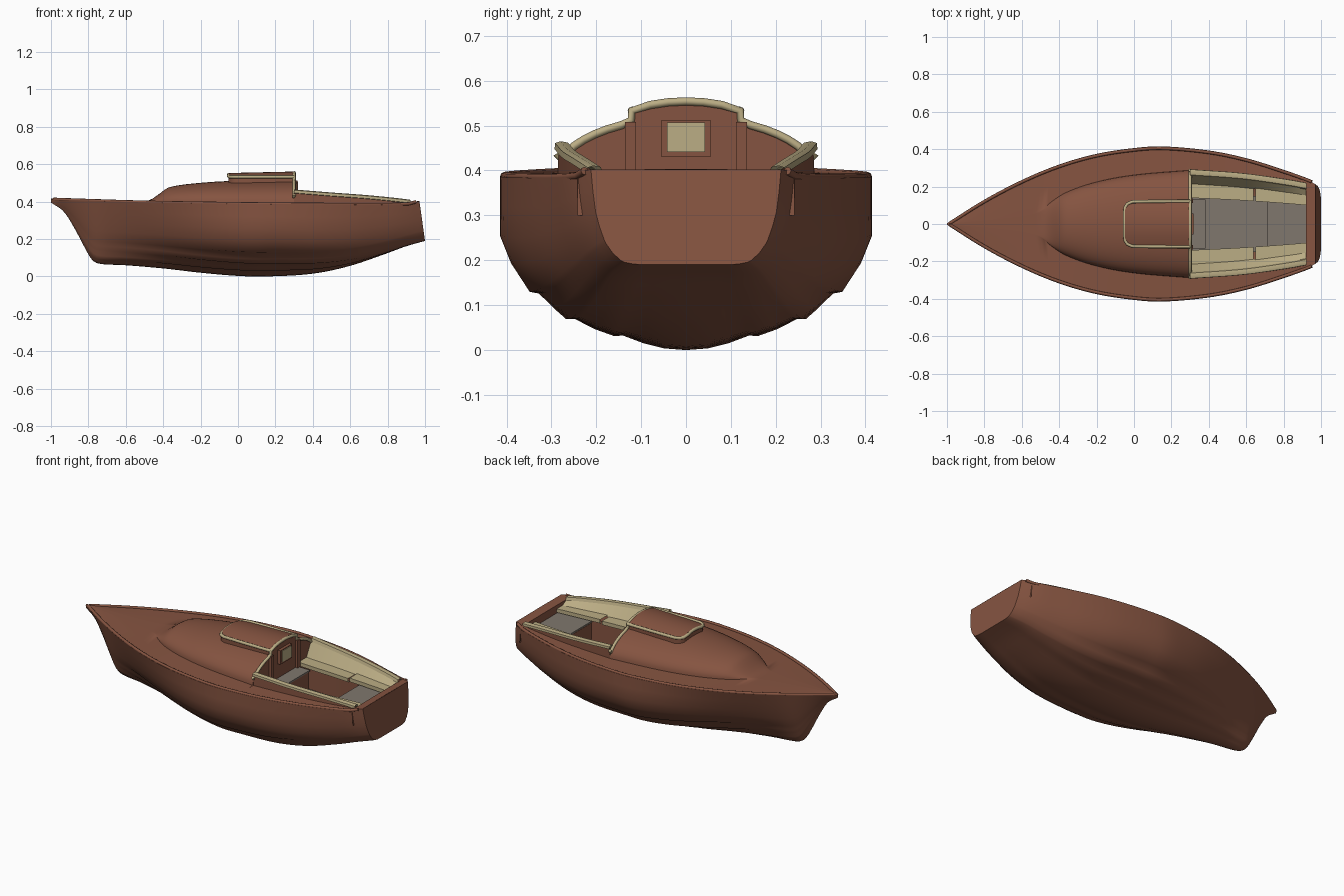
import bpy, math

if "Cube" in bpy.data.objects:
    bpy.data.objects.remove(bpy.data.objects["Cube"])

def material(name, rgb):
    m = bpy.data.materials.new(name)
    m.diffuse_color = (*rgb, 1)
    m.use_nodes = True
    m.node_tree.nodes["Principled BSDF"].inputs["Base Color"].default_value = m.diffuse_color
    return m

BROWN = material("reddish brown", (0.235, 0.088, 0.052))
CREAM = material("cream wood", (0.50, 0.42, 0.235))
GREY = material("weathered grey", (0.215, 0.185, 0.155))

def curve_at(x, t):
    """Smooth interpolation through (x, value) pairs."""
    if x <= t[0][0]: return t[0][1]
    if x >= t[-1][0]: return t[-1][1]
    i = max(j for j in range(len(t) - 1) if t[j][0] <= x)
    def slope(j):
        a, b = t[max(j - 1, 0)], t[min(j + 1, len(t) - 1)]
        return (b[1] - a[1]) / (b[0] - a[0])
    (x0, v0), (x1, v1) = t[i], t[i + 1]
    h = x1 - x0
    u = (x - x0) / h
    return ((2*u**3 - 3*u*u + 1) * v0 + (u**3 - 2*u*u + u) * h * slope(i)
            + (3*u*u - 2*u**3) * v1 + (u**3 - u*u) * h * slope(i + 1))

# Lines of the boat: beam, keel, sheer, cabin and coaming
BEAM = [(-1, .004), (-.8, .13), (-.6, .235), (-.4, .318), (-.2, .375), (0, .406), (.15, .415),
        (.4, .393), (.6, .352), (.8, .29), (.94, .24), (1, .212)]
KEEL = [(-1, .395), (-.93, .345), (-.87, .25), (-.82, .155), (-.78, .088), (-.74, .068), (-.6, .06),
        (-.4, .043), (-.2, .02), (0, .003), (.15, 0), (.4, .015), (.6, .057), (.8, .125), (.9, .162), (1, .19)]
SHEER = [(-1, .412), (-.8, .405), (-.5, .396), (0, .388), (.5, .384), (.9, .386), (.96, .40), (1, .402)]
CABIN_W = [(-1, .001), (-.6, .04), (-.5, .07), (-.44, .12), (-.36, .17), (-.2, .225), (0, .262), (.3, .288)]
CABIN_H = [(-1, 0), (-.52, 0), (-.47, .008), (-.42, .042), (-.37, .077), (-.2, .104), (0, .118), (.3, .127)]
COAM_Y = [(.3, .285), (.6, .262), (.94, .212)]
COAM_Z = [(.3, .457), (.5, .441), (.7, .426), (.94, .402)]
SEAT_Y = [(.3, .14), (.6, .125), (.94, .10)]

beam = lambda x: curve_at(x, BEAM)
sheer = lambda x: curve_at(x, SHEER)

def rake(x, y, z):
    """Lean the stern forward at the top."""
    t = max(0, (x - .85) / .15)
    return (x - .03 * t * min(1, max(0, (z - .19) / .21)), y, z)

def finish(ob, mat, angle=38):
    ob.data.materials.append(mat)
    bpy.ops.object.select_all(action='DESELECT')
    ob.select_set(True)
    bpy.context.view_layer.objects.active = ob
    bpy.ops.object.shade_smooth_by_angle(angle=math.radians(angle))
    return ob

def mesh(name, verts, faces, mat, mirror=True, angle=38):
    me = bpy.data.meshes.new(name)
    me.from_pydata(verts, [], faces)
    me.validate()
    ob = bpy.data.objects.new(name, me)
    bpy.context.collection.objects.link(ob)
    finish(ob, mat, angle)
    if mirror:
        m = ob.modifiers.new("mirror", 'MIRROR')
        m.use_axis = (False, True, False)
        m.merge_threshold = .0005
    return ob

def loft(name, xs, section, mat, flip=True, cap=False, angle=38):
    rows = [[rake(x, y, z) for y, z in section(x)] for x in xs]
    n = len(rows[0])
    verts = [p for r in rows for p in r]
    faces = []
    for i in range(len(xs) - 1):
        for j in range(n - 1):
            f = [i*n + j, (i+1)*n + j, (i+1)*n + j + 1, i*n + j + 1]
            faces.append(f[::-1] if flip else f)
    if cap:  # flat transom
        last = (len(xs) - 1) * n
        verts.append((rows[-1][0][0], 0, rows[-1][0][2]))
        faces.append([len(verts) - 1] + [last + j for j in range(n)][::-1])
    return mesh(name, verts, faces, mat, angle=angle)

def box(name, x0, x1, y0, y1, z0, z1, mat, mirror=False):
    v = [(x, y, z) for x in (x0, x1) for y in (y0, y1) for z in (z0, z1)]
    f = [(0, 1, 3, 2), (4, 6, 7, 5), (0, 4, 5, 1), (2, 3, 7, 6), (0, 2, 6, 4), (1, 5, 7, 3)]
    return mesh(name, v, f, mat, mirror)

def tube(name, pts, r, mat):
    cu = bpy.data.curves.new(name, 'CURVE')
    cu.dimensions = '3D'
    cu.bevel_depth, cu.bevel_resolution, cu.use_fill_caps = r, 2, True
    s = cu.splines.new('POLY')
    s.points.add(len(pts) - 1)
    for p, q in zip(s.points, pts):
        p.co = (*q, 1)
    ob = bpy.data.objects.new(name, cu)
    bpy.context.collection.objects.link(ob)
    bpy.ops.object.select_all(action='DESELECT')
    ob.select_set(True)
    bpy.context.view_layer.objects.active = ob
    bpy.ops.object.convert(target='MESH')
    return finish(bpy.context.object, mat, 50)

def span(a, b, n):
    return [a + (b - a) * i / n for i in range(n + 1)]

# Hull: overlapping planks, V-shaped at the bow and flatter at the stern
MID = [(1, 1), (1.0, .83), (1, .66), (.94, .5), (.84, .335), (.79, .325), (.71, .24), (.645, .178),
       (.60, .18), (.49, .12), (.385, .08), (.34, .084), (.23, .04), (.12, .01), (0, 0)]
BOW = [(1, 1), (.88, .83), (.75, .66), (.64, .52), (.52, .38), (.50, .36), (.44, .29), (.38, .22),
       (.36, .2), (.31, .13), (.25, .075), (.235, .07), (.17, .03), (.09, .008), (0, 0)]
STERN = [(1, 1), (.98, .78), (.95, .55), (.91, .4), (.86, .26), (.84, .22), (.77, .12), (.68, .04),
         (.65, .025), (.55, .005), (.44, 0), (.4, 0), (.27, 0), (.14, 0), (0, 0)]

def hull_section(x):
    end = BOW if x < .15 else STERN
    t = min(1, (.15 - x) / 1.05 if x < .15 else (x - .15) / .85)
    t = t * t * (3 - 2 * t)
    b, k, s = beam(x), curve_at(x, KEEL), sheer(x)
    return [(b * (m[0] + (e[0] - m[0]) * t), k + (s - k) * (m[1] + (e[1] - m[1]) * t))
            for m, e in zip(MID, end)]

loft("hull", span(-1, -.7, 16) + span(-.7, 1, 44)[1:], hull_section, BROWN, flip=False, cap=True, angle=50)

# Foredeck rising into the rounded cabin
def cabin_arc(x, n=12):
    w, h = curve_at(x, CABIN_W), max(0, curve_at(x, CABIN_H))
    w = min(w, beam(x) * .85)
    base = sheer(x) + .006
    return [(w * math.cos(a), base + h * math.sin(a)) for a in span(0, math.pi / 2, n)]

def deck_section(x):
    arc = cabin_arc(x)
    b, s = beam(x), sheer(x)
    return [(b, s), ((b + arc[0][0]) / 2, s + .003)] + arc

loft("foredeck_and_cabin", span(-1, .3, 60), deck_section, BROWN, angle=55)

# Toe rail along the hull edge
for side, label in ((1, "left"), (-1, "right")):
    tube("toe_rail_" + label, [(x, side * max(0, beam(x) - .010), sheer(x) + .001) for x in span(-.985, .95, 50)],
         .009, BROWN)

# Side decks, coamings and stern deck around the cockpit
aft = span(.3, .94, 16)
cy = lambda x: curve_at(x, COAM_Y)
cz = lambda x: curve_at(x, COAM_Z)
sy = lambda x: curve_at(x, SEAT_Y)
loft("side_deck", aft, lambda x: [(beam(x), sheer(x)), (cy(x) - .005, sheer(x) + .005)], BROWN)
loft("coaming", aft, lambda x: [(cy(x), sheer(x) - .005), (cy(x), cz(x))], BROWN)
loft("coaming_rail", aft, lambda x: [(cy(x), cz(x) - .012), (cy(x) + .008, cz(x) - .01), (cy(x) + .007, cz(x) + .004),
     (cy(x) - .005, cz(x) + .008), (cy(x) - .022, cz(x) + .005), (cy(x) - .028, cz(x) - .012)], CREAM)
loft("seat_back", aft, lambda x: [(cy(x) - .026, cz(x) - .010), (cy(x) - .07, .365)], CREAM)
loft("stern_deck", [.935, .936, .96, 1.0],
     lambda x: [(beam(x), sheer(x) if x > .9355 else .3), (0, sheer(x) + .001 if x > .9355 else .3)], BROWN)

# Seats in two lengths each side, with brown fronts
for label, a, b, z in (("front", .3, .64, .366), ("rear", .65, .94, .372)):
    loft("seat_" + label, span(a, b, 6), lambda x: [(cy(x) - .06, z), (sy(x), z), (sy(x), z - .022), (sy(x) + .02, z - .022)], CREAM)
loft("seat_front_panel", aft, lambda x: [(sy(x) + .012, .36), (sy(x) + .012, .21)], BROWN)

# Cockpit floor, step and rear locker
box("cockpit_floor", .3, .94, -.15, .15, .20, .22, GREY)
for label, a, b in (("step", .30, .38), ("rear_locker", .71, .94)):
    box(label, a, b, -.125, .125, .221, .335, BROWN)
    box(label + "_lid", a, b + .003 if b < .9 else b, -.13, .13, .336, .345, GREY)

# Cabin bulkhead with door posts and window
arc = cabin_arc(.3)
mesh("bulkhead", [(.3, y, z) for y, z in [(0, .2), (arc[0][0], .2)] + arc], [list(range(len(arc) + 2))], BROWN)
mesh("bulkhead_upper", [(.3, 0, .50), (.3, .118, .50), (.3, .118, .53), (.3, .07, .547), (.3, 0, .555)],
     [list(range(5))], BROWN)
box("door_post", .295, .315, .112, .136, .345, .508, BROWN, True)
box("window_frame", .295, .318, -.055, .055, .43, .512, BROWN)
box("window_pane", .317, .322, -.042, .042, .441, .507, CREAM)

# Sliding hatch with cream rim
HATCH_W = [(-.05, .085), (-.035, .108), (-.01, .119), (.3, .121)]
def hatch_section(x):
    w = curve_at(x, HATCH_W)
    top = .529 + .02 * (x + .05) / .35 * .4
    low = x < -.0495
    return [(w, .495)] + [(y, .495 if low else top + .024 * (1 - (y / .121) ** 2)) for y in (w, w*.8, w*.5, w*.25, 0)]

loft("hatch", [-.05, -.049, -.035, -.01, .1, .2, .3], hatch_section, BROWN)
side = [(x, curve_at(x, HATCH_W), .533) for x in (.3, .2, .1, -.01, -.035, -.047)]
front = [(-.05, y, .535 + .010 * (1 - (y / .07) ** 2)) for y in (.065, .03, 0)]
half = side + front
tube("hatch_rim", half + [(x, -y, z) for x, y, z in half[-2::-1]], .009, CREAM)

# Cream trim over the bulkhead edge
half = [(.3, y, z) for y, z in arc[2:] if y > .125]
half = [(.3, .288, .438)] + half + [(.3, .122, .512), (.3, .121, .533), (.3, .08, .546), (.3, .04, .552), (.3, 0, .554)]
tube("bulkhead_trim", half + [(x, -y, z) for x, y, z in half[-2::-1]], .009, CREAM)
